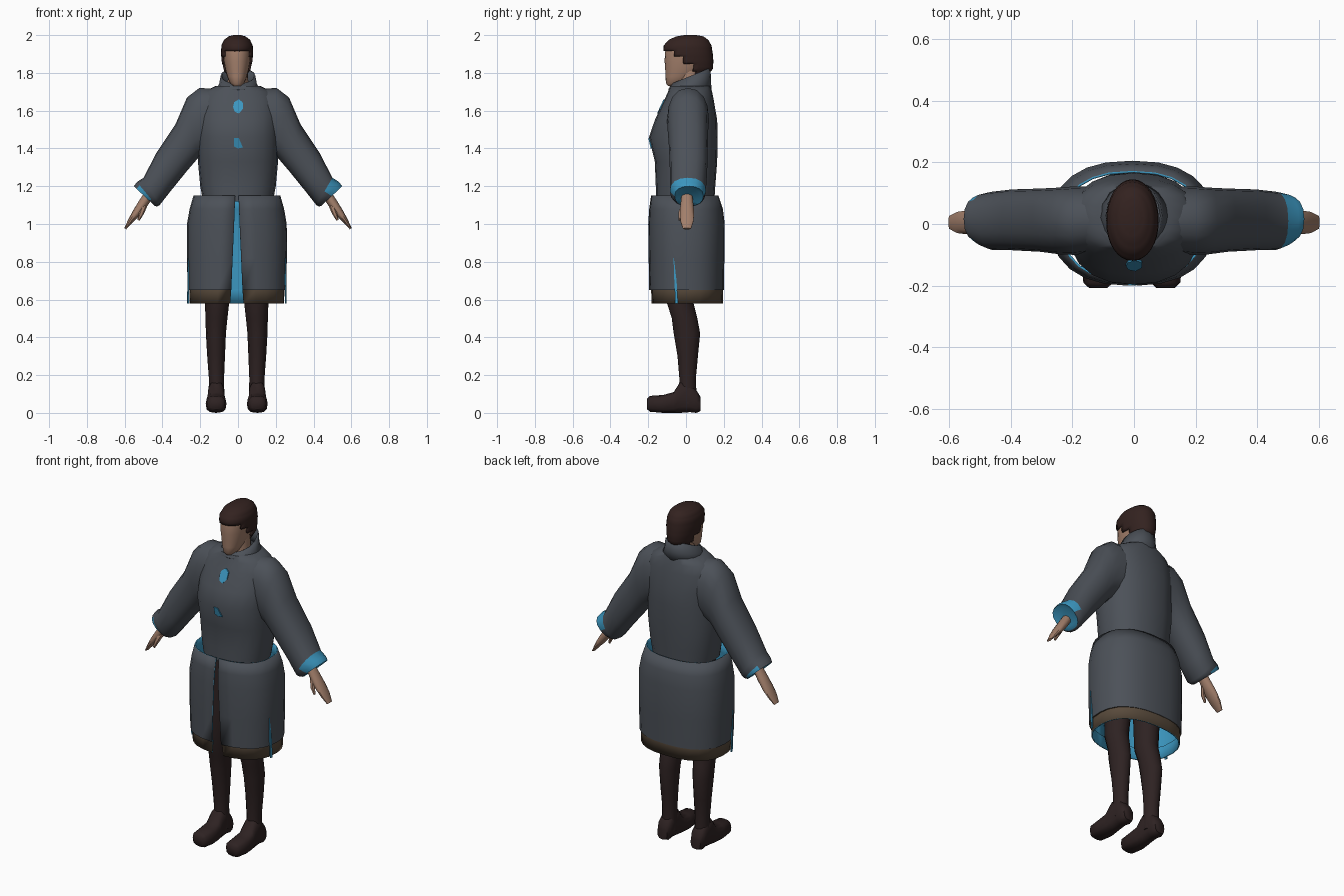
import bpy, bmesh, math
from mathutils import Vector as V

if "Cube" in bpy.data.objects:
    bpy.data.objects.remove(bpy.data.objects["Cube"])


def material(name, rgb):
    m = bpy.data.materials.new(name)
    m.diffuse_color = (*rgb, 1)
    m.use_nodes = True
    m.node_tree.nodes["Principled BSDF"].inputs["Base Color"].default_value = m.diffuse_color
    return m


COAT = material("slate_grey", (0.072, 0.082, 0.098))
BLUE = material("lining_blue", (0.045, 0.31, 0.53))
HEM = material("hem_brown", (0.10, 0.07, 0.045))
SKIN = material("skin", (0.36, 0.21, 0.145))
BOOT = material("dark_trousers", (0.027, 0.016, 0.016))
HAIR = material("dark_hair", (0.033, 0.016, 0.014))


def spow(a, p):
    return math.copysign(abs(a) ** (2 / p), a)


def ring(c, u, v, n=12, p=2.0, a0=0.0, a1=None):
    """Superellipse loop, or an arc from a0 to a1."""
    full = a1 is None
    span = 2 * math.pi if full else a1 - a0
    k = n if full else n - 1
    c, u, v = V(c), V(u), V(v)
    return [c + u * spow(math.cos(a0 + span * i / k), p) + v * spow(math.sin(a0 + span * i / k), p)
            for i in range(n)]


def flat(z, hw, yf, yb, xc=0.0, n=16, p=2.0, tilt=0.0):
    """Horizontal loop given by half width, front y and back y."""
    r = (yb - yf) / 2
    return ring((xc, (yf + yb) / 2, z), (hw, 0, 0), (0, r, tilt * r), n, p)


def make(name, verts, faces, mats, rule=None, fix=True, angle=50):
    me = bpy.data.meshes.new(name)
    me.from_pydata([tuple(v) for v in verts], [], faces)
    if fix:
        bm = bmesh.new()
        bm.from_mesh(me)
        bmesh.ops.recalc_face_normals(bm, faces=bm.faces)
        bm.to_mesh(me)
        bm.free()
    ob = bpy.data.objects.new(name, me)
    bpy.context.collection.objects.link(ob)
    for m in mats:
        me.materials.append(m)
    if rule:
        for f in me.polygons:
            f.material_index = rule(f)
    bpy.ops.object.select_all(action='DESELECT')
    ob.select_set(True)
    bpy.context.view_layer.objects.active = ob
    bpy.ops.object.shade_smooth_by_angle(angle=math.radians(angle))
    return ob


def loft(name, rings, mats, rule=None, closed=True, caps=True, keep=None, angle=50):
    n = len(rings[0])
    verts = [p for r in rings for p in r]
    faces = []
    for i in range(len(rings) - 1):
        for j in range(n if closed else n - 1):
            k = (j + 1) % n
            faces.append((i * n + j, i * n + k, (i + 1) * n + k, (i + 1) * n + j))
    if caps:
        faces += [tuple(range(n))[::-1], tuple((len(rings) - 1) * n + j for j in range(n))]
    if keep:
        faces = [f for f in faces if keep(sum((verts[i] for i in f), V()) / len(f))]
    return make(name, verts, faces, mats, rule, closed and caps and not keep, angle)


def solidify(ob, t, inner=0):
    m = ob.modifiers.new("thickness", 'SOLIDIFY')
    m.thickness, m.offset = t, -1
    m.material_offset = m.material_offset_rim = inner


def lerp_rows(rows, steps):
    out = []
    for a, b in zip(rows, rows[1:]):
        out += [tuple(x + (y - x) * s / steps for x, y in zip(a, b)) for s in range(steps)]
    return out + [rows[-1]]


# Coat body: z, half width, front y, back y
BODY = [(1.12, .185, -.16, .15), (1.2, .20, -.16, .155), (1.33, .212, -.165, .165),
        (1.46, .214, -.196, .168), (1.55, .214, -.165, .165), (1.65, .208, -.118, .148),
        (1.70, .18, -.095, .138), (1.73, .12, -.085, .13)]
loft("coat_body", [flat(*r, n=20, p=2.3) for r in BODY], [COAT])

# Standing collar, higher at the back
collar = loft("collar", [flat(1.715, .12, -.095, .135, n=16), flat(1.74, .10, -.09, .132, tilt=.2),
                         flat(1.785, .092, -.075, .13, tilt=.4)], [COAT], caps=False)
solidify(collar, .008)


def front_y(z):
    for a, b in zip(BODY, BODY[1:]):
        if a[0] <= z <= b[0]:
            return a[2] + (b[2] - a[2]) * (z - a[0]) / (b[0] - a[0])


# Blue chest patches
PATCHES = {"upper_chest_patch": [(-.026, 1.62), (-.02, 1.645), (.004, 1.66), (.025, 1.645),
                                 (.026, 1.61), (.005, 1.585), (-.018, 1.595)],
           "lower_chest_patch": [(-.02, 1.455), (.004, 1.455), (.026, 1.405), (0, 1.40), (-.02, 1.41)]}
for name, pts in PATCHES.items():
    m = len(pts)
    vs = [V((x, front_y(z) + d, z)) for d in (-.005, .004) for x, z in pts]
    fs = [tuple(range(m)), tuple(range(m, 2 * m))]
    fs += [(i, (i + 1) % m, m + (i + 1) % m, m + i) for i in range(m)]
    make(name, vs, fs, [BLUE], angle=20)

# Coat skirt, open at the front, with brown hem and blue lining
P = 2.4
rows = [(.58, .25, -.183, .195, .036), (.65, .252, -.185, .197, .03), (.65, .26, -.195, .2, .03),
        (.82, .265, -.198, .203, .023), (1.0, .264, -.2, .205, .015), (1.08, .25, -.195, .195, .012),
        (1.15, .23, -.185, .172, .009)]
skirt_rings = []
for z, hw, yf, yb, gap in rows:
    d = math.asin((gap / hw) ** (P / 2))
    skirt_rings.append(ring((-.006, (yf + yb) / 2, z), (hw, 0, 0), (0, (yb - yf) / 2, 0), 25, P,
                            -math.pi / 2 + d, 1.5 * math.pi - d))
skirt = loft("coat_skirt", skirt_rings, [COAT, HEM, BLUE],
             lambda f: 1 if f.center.z < .651 else 0, closed=False, caps=False)
solidify(skirt, .007, 2)

# Blue side slits, as thin wedges on the skirt
for s, side in ((1, "left"), (-1, "right")):
    vs = []
    for z, y in ((.58, -.057), (.58, -.042), (.70, -.05), (.70, -.062), (.82, -.066), (.82, -.064)):
        hw = .264 * (1 - (abs(y) / .2) ** P) ** (1 / P)
        vs += [V((-.006 + s * (hw + dx), y, z)) for dx in (.002, -.004)]
    make(side + "_slit", vs, [(0, 2, 4, 6), (6, 4, 10, 8), (1, 3, 5, 7), (7, 5, 11, 9), (0, 1, 7, 6),
                              (6, 7, 9, 8), (2, 3, 5, 4), (4, 5, 11, 10), (0, 2, 3, 1)], [BLUE])

# Sleeves: upper point, lower point, front y, back y
ARM = [(.10, 1.715, .10, 1.42, -.09, .12), (.205, 1.72, .18, 1.37, -.10, .122),
       (.27, 1.67, .215, 1.345, -.098, .118), (.33, 1.53, .275, 1.275, -.09, .115),
       (.43, 1.38, .36, 1.17, -.085, .112), (.50, 1.245, .415, 1.10, -.085, .105),
       (.535, 1.222, .428, 1.093, -.072, .10), (.552, 1.20, .44, 1.095, -.06, .092),
       (.53, 1.19, .455, 1.115, -.04, .075)]
for s, side in ((1, "left"), (-1, "right")):
    arm_rings = []
    for ux, uz, lx, lz, yf, yb in ARM:
        arm_rings.append(ring((s * (ux + lx) / 2, (yf + yb) / 2, (uz + lz) / 2),
                              (s * (ux - lx) / 2, 0, (uz - lz) / 2), (0, (yb - yf) / 2, 0), 16, 2.3))

    def cuff(f, s=s):
        c = f.center
        if f.index >= 112:      # inside of the cuff
            return 1 if f.index < 128 or c.z < 1.3 and f.index == 129 else 0
        if s > 0:
            return 1 if f.index >= 80 and c.z > 1.165 else 0
        return 1 if f.index >= 96 and 1.125 < c.z < 1.19 else 0

    loft(side + "_sleeve", arm_rings, [COAT, BLUE], cuff)

    # Hand: x, z, half thickness, half breadth
    hand = [(.475, 1.15, .026, .03), (.508, 1.10, .026, .036), (.54, 1.055, .022, .04),
            (.57, 1.015, .014, .036), (.597, .975, .006, .022)]
    loft(side + "_hand", [ring((s * x, .005, z), (s * .81 * t, 0, .58 * t), (0, b, 0), 10)
                          for x, z, t, b in hand], [SKIN])
    thumb = [(.495, -.01, 1.10, .014), (.51, -.03, 1.06, .012), (.527, -.034, 1.02, .006)]
    loft(side + "_thumb", [ring((s * x, y, z), (s * r, 0, r * .5), (0, r, 0), 6)
                           for x, y, z, r in thumb], [SKIN])

# Trousers: z, centre x, half width, front y, back y
LEG = [(1.12, .085, .075, -.09, .08), (.8, .09, .072, -.10, .06), (.58, .097, .064, -.10, .04),
       (.5, .1, .058, -.075, .06), (.42, .103, .053, -.065, .075), (.3, .102, .047, -.045, .063),
       (.18, .1, .04, -.035, .052), (.05, .1, .043, -.04, .058)]
# Boots: y, half width, top z, bottom z
FOOT = [(-.207, .03, .075, .02), (-.19, .048, .09, .006), (-.12, .055, .095, 0), (-.065, .05, .11, 0),
        (-.03, .045, .165, 0), (.02, .042, .16, .004), (.055, .043, .12, 0), (.077, .032, .085, .01)]
for s, side, dx in ((1, "left", 0), (-1, "right", .014)):
    loft(side + "_leg", [flat(z, hw, yf, yb, s * (x + dx), 12) for z, x, hw, yf, yb in LEG], [BOOT])
    loft(side + "_boot", [ring((s * (.102 + dx), y, (t + b) / 2), (hw, 0, 0), (0, 0, (t - b) / 2), 12, 2.8)
                          for y, hw, t, b in FOOT], [BOOT])

# Neck and head
loft("neck", [flat(1.66, .065, -.05, .09), flat(1.74, .055, -.045, .085), flat(1.82, .052, -.04, .08)], [SKIN])
HEAD = [(1.73, .02, -.095, -.045), (1.745, .037, -.106, -.005), (1.78, .052, -.109, .05),
        (1.82, .063, -.11, .095), (1.86, .07, -.113, .11), (1.90, .073, -.112, .118),
        (1.94, .073, -.106, .115), (1.97, .06, -.08, .10), (1.982, .035, -.04, .08)]
loft("head", [flat(*r, xc=-.005, n=20, p=2.2) for r in HEAD], [SKIN])

# Hair: fringe above the brow, longer at the sides and back
HAIRCAP = [(1.785, .058, -.11, .11), (1.82, .073, -.115, .142), (1.86, .081, -.119, .145),
           (1.90, .085, -.12, .142), (1.945, .083, -.118, .135), (1.975, .069, -.092, .118),
           (1.993, .045, -.052, .092), (2.0, .02, -.01, .055)]


def is_hair(c):
    return c.z > 1.915 or (c.y > -.06 and c.z > 1.89) or (c.y > -.01 and c.z > 1.85) or c.y > .045


hair = loft("hair", [flat(*r, xc=-.005, n=32, p=2.1) for r in lerp_rows(HAIRCAP, 3)], [HAIR], keep=is_hair)
solidify(hair, .012)
